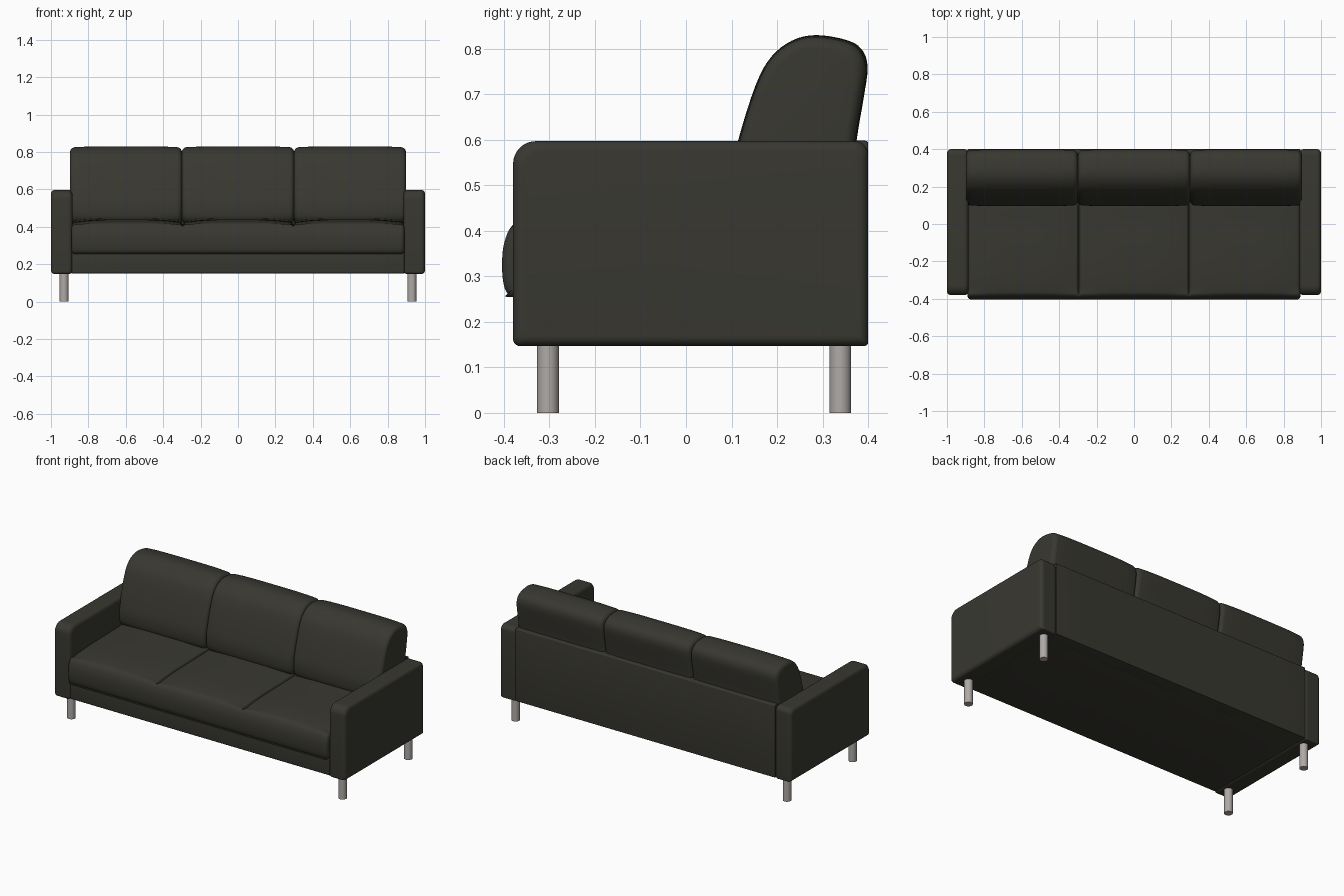
import bpy, bmesh, math
from mathutils import Vector

if "Cube" in bpy.data.objects:
    bpy.data.objects.remove(bpy.data.objects["Cube"])


def material(name, rgb):
    m = bpy.data.materials.new(name)
    m.diffuse_color = (*rgb, 1)
    m.use_nodes = True
    m.node_tree.nodes["Principled BSDF"].inputs["Base Color"].default_value = m.diffuse_color
    return m


LEATHER = material("dark olive leather", (0.040, 0.039, 0.030))
METAL = material("brushed metal", (0.42, 0.40, 0.385))


def finish(name, bm, mat, angle=40):
    bmesh.ops.recalc_face_normals(bm, faces=bm.faces)
    me = bpy.data.meshes.new(name)
    bm.to_mesh(me)
    bm.free()
    me.materials.append(mat)
    ob = bpy.data.objects.new(name, me)
    bpy.context.collection.objects.link(ob)
    bpy.ops.object.select_all(action='DESELECT')
    ob.select_set(True)
    bpy.context.view_layer.objects.active = ob
    bpy.ops.object.shade_smooth_by_angle(angle=math.radians(angle))
    return ob


def loft(name, sections, mat=LEATHER, angle=40):
    """sections: list of (x, [(y, z), ...]) joined into a closed skin"""
    bm = bmesh.new()
    rings = [[bm.verts.new((x, y, z)) for y, z in pts] for x, pts in sections]
    n = len(rings[0])
    for a, b in zip(rings, rings[1:]):
        for i in range(n):
            j = (i + 1) % n
            bm.faces.new((a[i], a[j], b[j], b[i]))
    bm.faces.new(rings[0])
    bm.faces.new(rings[-1])
    return finish(name, bm, mat, angle)


def spline(pts, steps=4):
    """closed smooth curve through 2D points"""
    out, n = [], len(pts)
    for i in range(n):
        p0, p1, p2, p3 = (Vector(pts[(i + k) % n]) for k in (-1, 0, 1, 2))
        for s in range(steps):
            t = s / steps
            p = 0.5 * (2 * p1 + (p2 - p0) * t + (2 * p0 - 5 * p1 + 4 * p2 - p3) * t * t
                       + (3 * p1 - p0 - 3 * p2 + p3) * t ** 3)
            out.append((p.x, p.y))
    return out


def rounded(y0, y1, z0, z1, radii, steps=8):
    """rounded rectangle, radii: front-bottom, back-bottom, back-top, front-top"""
    out = []
    corners = ((y0, z0, 1, 1), (y1, z0, -1, 1), (y1, z1, -1, -1), (y0, z1, 1, -1))
    for k, ((y, z, sy, sz), r) in enumerate(zip(corners, radii)):
        for s in range(steps + 1):
            a = math.pi + (k + s / steps) * math.pi / 2
            out.append((y + sy * r + r * math.cos(a), z + sz * r + r * math.sin(a)))
    return out


def inset(pts, d):
    ys, zs = [p[0] for p in pts], [p[1] for p in pts]
    cy, cz = (min(ys) + max(ys)) / 2, (min(zs) + max(zs)) / 2
    fy, fz = 1 - 2 * d / (max(ys) - min(ys)), 1 - 2 * d / (max(zs) - min(zs))
    return [(cy + (y - cy) * fy, cz + (z - cz) * fz) for y, z in pts]


def pillow(name, x0, x1, pts, r, crown=0.0, angle=40):
    """profile swept along x with softly rounded ends and a slight crown"""
    xs = [(x0 + r * (1 - math.cos(a)), r * (1 - math.sin(a)))
          for a in (i * math.pi / 12 for i in range(7))]
    mid = [(x0 + r + (x1 - x0 - 2 * r) * i / 10, 0) for i in range(1, 10)]
    xs = xs + mid + [(x0 + x1 - x, d) for x, d in reversed(xs)]
    half, cx = (x1 - x0) / 2, (x0 + x1) / 2
    return loft(name, [(x, inset(pts, d + crown * ((x - cx) / half) ** 4)) for x, d in xs],
                angle=angle)


# arms
arm = rounded(-0.38, 0.40, 0.147, 0.597, (0.015, 0.008, 0.03, 0.05))
for side, x0, x1 in (("left", -1.0, -0.885), ("right", 0.885, 1.0)):
    pillow(side + "_arm", x0, x1, arm, 0.022)

# base frame and back panel
pillow("base", -0.89, 0.89, rounded(-0.372, 0.395, 0.15, 0.30, (0.01,) * 4, 4), 0.003)
pillow("back_panel", -0.89, 0.89, rounded(0.31, 0.40, 0.15, 0.598, (0.004, 0.004, 0.006, 0.006), 4), 0.003)

# seat: one wide cushion whose top is divided by two seams
seat = spline([(-0.37, 0.254), (-0.392, 0.262), (-0.402, 0.29), (-0.404, 0.335), (-0.399, 0.375),
               (-0.383, 0.41), (-0.35, 0.425), (-0.22, 0.437), (0.0, 0.442), (0.2, 0.442),
               (0.26, 0.40), (0.26, 0.27), (0.22, 0.254), (-0.1, 0.254)])


def seat_section(x):
    e = 0.295 - abs(((x + 0.295) % 0.59) - 0.295)   # distance measure inside a panel
    e = 0.295 - e
    seam = abs(abs(x) - 0.295)
    end = 0.89 - abs(x)
    dip = 0.016 * (1 - min(1, min(seam, end) / 0.2)) ** 2 + 0.016 * math.exp(-(seam / 0.006) ** 2)
    out = []
    for y, z in seat:
        w = max(0, min(1, (z - 0.40) / 0.025)) * max(0, min(1, (y + 0.40) / 0.04))
        out.append((y, z - dip * w))
    d = 0.02 * (1 - math.sqrt(1 - (1 - end / 0.02) ** 2)) if end < 0.02 else 0
    return x, inset(out, d)


stations = {round(-0.89 + 1.78 * i / 48, 4) for i in range(49)}
for s in (-1, 1):
    stations |= {round(s * (0.295 + k * 0.003), 4) for k in range(-6, 7)}
    stations |= {round(s * (0.89 - k), 4) for k in (0.0007, 0.003, 0.006, 0.01, 0.015, 0.02)}
loft("seat", [seat_section(x) for x in sorted(stations)])

# three leaning back cushions
back = spline([(0.115, 0.425), (0.095, 0.50), (0.115, 0.60), (0.153, 0.72), (0.187, 0.782),
               (0.233, 0.818), (0.285, 0.83), (0.35, 0.82), (0.385, 0.80), (0.399, 0.76),
               (0.39, 0.69), (0.375, 0.60), (0.355, 0.44), (0.23, 0.41)])
for name, x0, x1 in (("left", -0.898, -0.3), ("middle", -0.3, 0.3), ("right", 0.3, 0.898)):
    pillow(name + "_back_cushion", x0, x1, back, 0.025, 0.006)

# round metal legs
for xn, x in (("left", -0.93), ("right", 0.93)):
    for yn, y in (("front", -0.303), ("back", 0.339)):
        bm = bmesh.new()
        bmesh.ops.create_cone(bm, cap_ends=True, segments=24, radius1=0.024, radius2=0.024, depth=0.16)
        bmesh.ops.translate(bm, verts=bm.verts, vec=(x, y, 0.08))
        finish(f"{yn}_{xn}_leg", bm, METAL)
